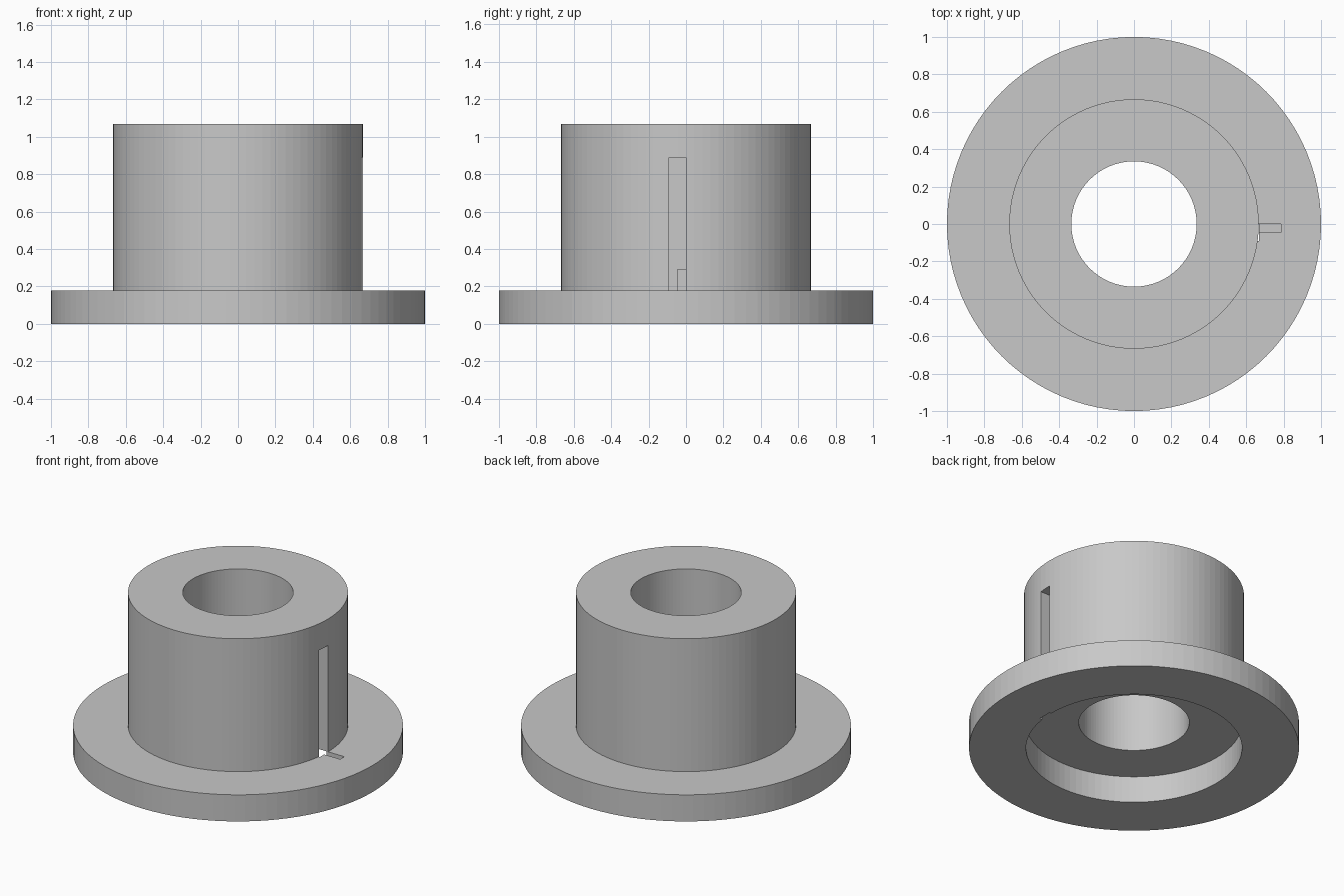
import bpy
import bmesh
from math import tau
from mathutils import Matrix, Vector

SIDES = 96
FLANGE_TOP = 0.178
TUBE_TOP = 1.067
BORE, TUBE, RECESS, FLANGE = 0.335, 0.667, 0.655, 1.0

cube = bpy.data.objects.get("Cube")
if cube:
    bpy.data.objects.remove(cube, do_unlink=True)

grey = bpy.data.materials.new("plain_grey")
grey.use_nodes = True
color = (0.58, 0.58, 0.58, 1)
grey.diffuse_color = color
grey.node_tree.nodes["Principled BSDF"].inputs["Base Color"].default_value = color


def make_object(name, bm):
    bmesh.ops.recalc_face_normals(bm, faces=bm.faces)
    mesh = bpy.data.meshes.new(name)
    bm.to_mesh(mesh)
    bm.free()
    mesh.materials.append(grey)
    obj = bpy.data.objects.new(name, mesh)
    bpy.context.collection.objects.link(obj)
    return obj


def lathe(name, profile):
    """Turn a closed (radius, height) profile around z."""
    bm = bmesh.new()
    rings = []
    for i in range(SIDES):
        turn = Matrix.Rotation(tau * i / SIDES, 3, "Z")
        rings.append([bm.verts.new(turn @ Vector((r, 0, z))) for r, z in profile])
    for i, ring in enumerate(rings):
        following = rings[(i + 1) % SIDES]
        for j in range(len(profile)):
            k = (j + 1) % len(profile)
            bm.faces.new((ring[j], following[j], following[k], ring[k]))
    return make_object(name, bm)


def cut_box(target, name, low, high):
    """Cut an axis-aligned box out of the target."""
    low, high = Vector(low), Vector(high)
    bm = bmesh.new()
    bmesh.ops.create_cube(bm, size=1)
    bmesh.ops.scale(bm, vec=high - low, verts=bm.verts)
    bmesh.ops.translate(bm, vec=(low + high) / 2, verts=bm.verts)
    cutter = make_object(name, bm)
    cutter.hide_render = True
    mod = target.modifiers.new(name, "BOOLEAN")
    mod.operation, mod.solver, mod.object = "DIFFERENCE", "EXACT", cutter
    bpy.context.view_layer.objects.active = target
    bpy.ops.object.modifier_apply(modifier=mod.name)
    bpy.data.objects.remove(cutter, do_unlink=True)


# Bored hub on a flange, with a wide round recess underneath
bushing = lathe("flanged_bushing", [
    (BORE, FLANGE_TOP), (BORE, TUBE_TOP), (TUBE, TUBE_TOP), (TUBE, FLANGE_TOP),
    (FLANGE, FLANGE_TOP), (FLANGE, 0), (RECESS, 0), (RECESS, FLANGE_TOP),
])

# Tall keyway in the hub, open to the recess below
cut_box(bushing, "keyway", (0.578, -0.09, -0.1), (0.669, 0, 0.89))

# Narrow wire groove across the flange and into the hub
cut_box(bushing, "wire_groove", (0.53, -0.045, 0.09), (0.787, 0, 0.29))
